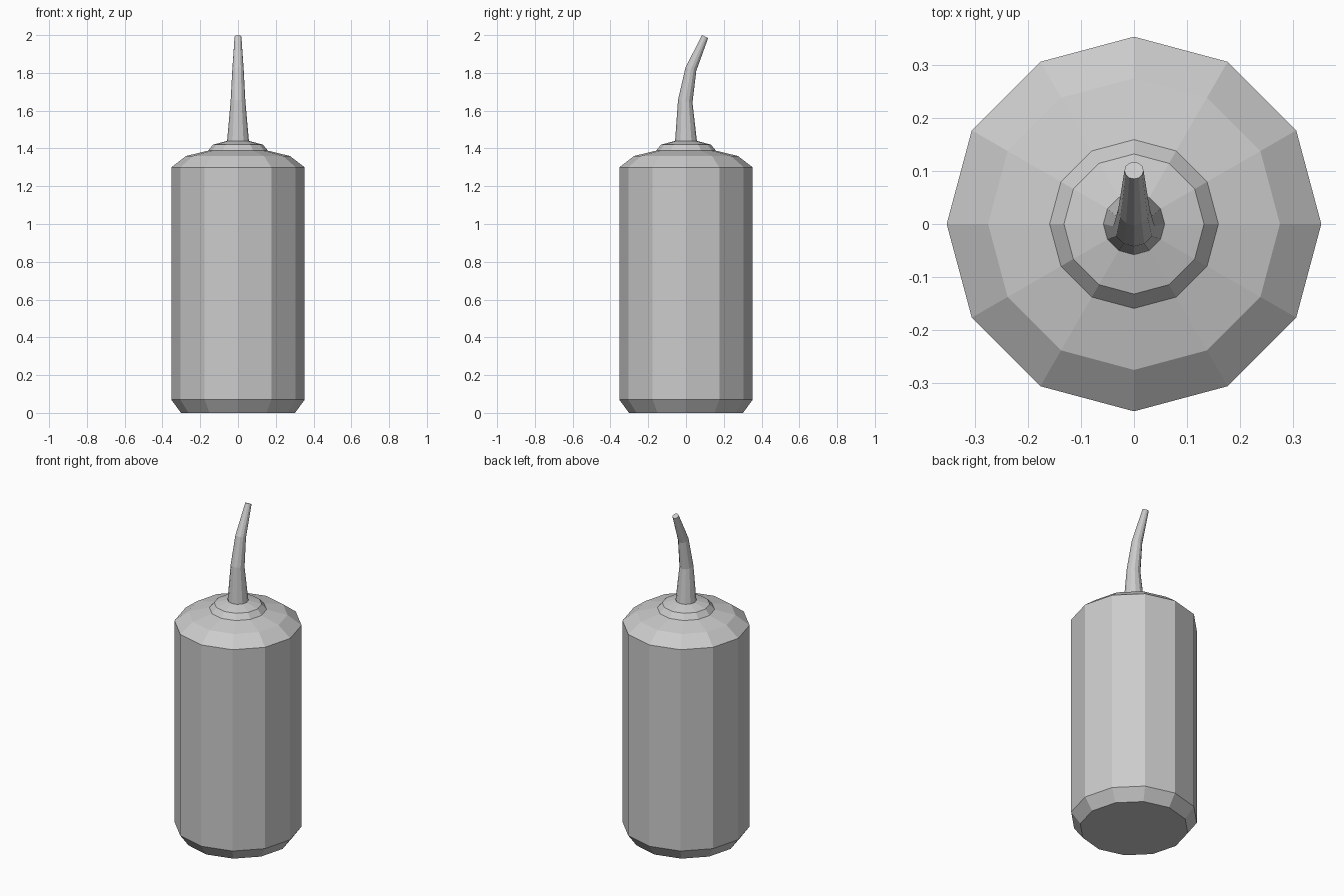
import bpy, bmesh
from math import sin, cos, pi

if "Cube" in bpy.data.objects:
    bpy.data.objects.remove(bpy.data.objects["Cube"])

SIDES = 12


def loft(name, rings):
    """Skin 12-sided rings given as (y, z, radius, tilt about x); cap both ends."""
    bm = bmesh.new()
    loops = []
    for y, z, r, tilt in rings:
        loop = []
        for i in range(SIDES):
            a = 2 * pi * i / SIDES
            v = r * sin(a)
            loop.append(bm.verts.new((r * cos(a), y + v * cos(tilt), z - v * sin(tilt))))
        loops.append(loop)
    for low, high in zip(loops, loops[1:]):
        for i in range(SIDES):
            j = (i + 1) % SIDES
            bm.faces.new((low[i], low[j], high[j], high[i]))
    bm.faces.new(loops[0][::-1])
    bm.faces.new(loops[-1])
    bmesh.ops.recalc_face_normals(bm, faces=bm.faces)
    mesh = bpy.data.meshes.new(name)
    bm.to_mesh(mesh)
    bm.free()
    obj = bpy.data.objects.new(name, mesh)
    bpy.context.collection.objects.link(obj)
    return obj


# Bottle: chamfered base, straight wall, sloped shoulder and stepped collar
profile = [(0.302, 0), (0.353, 0.07), (0.353, 1.30), (0.275, 1.36),
           (0.159, 1.388), (0.132, 1.42), (0.058, 1.44)]
loft("bottle", [(0, z, r, 0) for r, z in profile])

# Nozzle: tapering tube bending towards the back
loft("nozzle", [(0, 1.437, 0.058, 0), (-0.004, 1.65, 0.039, 0.2),
                (0.026, 1.82, 0.030, 0.32), (0.101, 1.992, 0.018, 0.47)])
